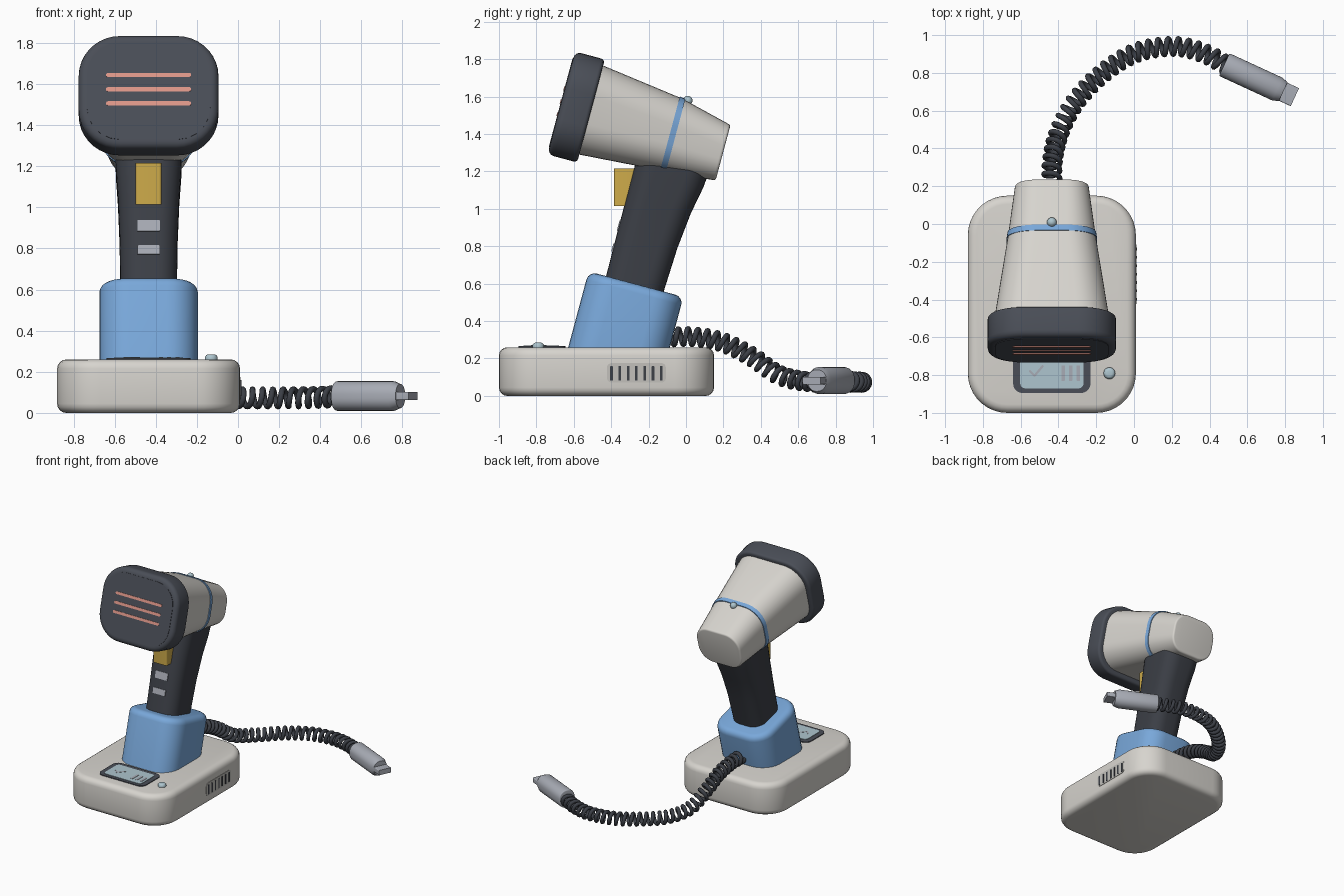
import bpy, bmesh, math
from mathutils import Vector

if "Cube" in bpy.data.objects:
    bpy.data.objects.remove(bpy.data.objects["Cube"])

CX = -0.435                                   # symmetry plane of stand and scanner
A = math.radians(15)                          # backward lean
X, Y, Z = Vector((1, 0, 0)), Vector((0, 1, 0)), Vector((0, 0, 1))
U = Vector((0, math.sin(A), math.cos(A)))     # up along the handle
V = Vector((0, math.cos(A), -math.sin(A)))    # backward along the head


def material(name, rgb):
    m = bpy.data.materials.new(name)
    m.diffuse_color = (*rgb, 1)
    m.use_nodes = True
    m.node_tree.nodes["Principled BSDF"].inputs["Base Color"].default_value = m.diffuse_color
    return m


WHITE = material("warm white", (0.68, 0.66, 0.62))
BLUE = material("soft blue", (0.19, 0.39, 0.70))
DARK = material("dark grey", (0.068, 0.076, 0.095))
BLACK = material("charcoal", (0.045, 0.050, 0.062))
YELLOW = material("trigger yellow", (0.62, 0.41, 0.07))
RED = material("beam salmon", (0.74, 0.31, 0.25))
GREY = material("cool grey", (0.39, 0.41, 0.46))
GLASS = material("pale screen", (0.42, 0.56, 0.62))
PANEL = material("vent panel", (0.54, 0.53, 0.50))


def finish(ob, mat, angle=40):
    ob.data.materials.clear()
    ob.data.materials.append(mat)
    bpy.ops.object.select_all(action='DESELECT')
    ob.select_set(True)
    bpy.context.view_layer.objects.active = ob
    bpy.ops.object.shade_smooth_by_angle(angle=math.radians(angle))
    return ob


def from_bmesh(name, bm, mat):
    bmesh.ops.recalc_face_normals(bm, faces=bm.faces[:])
    me = bpy.data.meshes.new(name)
    bm.to_mesh(me)
    bm.free()
    ob = bpy.data.objects.new(name, me)
    bpy.context.collection.objects.link(ob)
    return finish(ob, mat)


def loft(name, mat, axes, secs, b0=0, b1=0, seg=7, origin=Vector((0, 0, 0))):
    """Skin rounded rectangles (t, centre a, centre b, width, depth, radius) along axes[2];
    b0 and b1 round over the first and last end."""
    def rounded(sec, b, sign):
        t, ca, cb, w, d, r = sec
        out = []
        for i in range(5):
            th = math.pi / 2 * i / 4
            k = b * (1 - math.cos(th))
            out.append((t + sign * b * (1 - math.sin(th)), ca, cb,
                        w - 2 * k, d - 2 * k, max(r - k, 0.001)))
        return out
    secs = list(secs)
    first, last = secs[0], secs[-1]
    body = secs[1:-1]
    start = rounded(first, b0, 1)[::-1] if b0 else [first]
    end = rounded(last, b1, -1) if b1 else [last]
    bm = bmesh.new()
    rings = []
    for t, ca, cb, w, d, r in start + body + end:
        ring = []
        for q, (sx, sy) in enumerate(((1, 1), (-1, 1), (-1, -1), (1, -1))):
            for i in range(seg + 1):
                th = math.pi / 2 * (q + i / seg)
                a = ca + sx * (w / 2 - r) + r * math.cos(th)
                b = cb + sy * (d / 2 - r) + r * math.sin(th)
                ring.append(bm.verts.new(origin + axes[0] * a + axes[1] * b + axes[2] * t))
        rings.append(ring)
    n = len(rings[0])
    for lo, hi in zip(rings, rings[1:]):
        for i in range(n):
            bm.faces.new((lo[i], lo[(i + 1) % n], hi[(i + 1) % n], hi[i]))
    bm.faces.new(rings[0][::-1])
    bm.faces.new(rings[-1])
    return from_bmesh(name, bm, mat)


def plate(name, mat, axes, a, b, t0, t1, w, d, r, bevel=0):
    return loft(name, mat, axes, [(t0, a, b, w, d, r), (t1, a, b, w, d, r)], 0, bevel, 5)


FLAT, UP, BACK, SIDE = (X, Y, Z), (X, V, U), (X, U, V), (Y, Z, X)

# Stand base with screen, button and side vent
loft("stand_base", WHITE, FLAT, [(0, CX, -0.425, 0.89, 1.15, 0.21),
                                 (0.26, CX, -0.425, 0.89, 1.15, 0.21)], 0.045, 0.045, 9)
plate("screen_bezel", DARK, FLAT, CX, -0.77, 0.25, 0.266, 0.41, 0.25, 0.05)
plate("screen_glass", GLASS, FLAT, CX, -0.775, 0.26, 0.269, 0.335, 0.19, 0.025)
for i in range(3):
    plate(f"screen_bar_{i + 1}", GREY, FLAT, CX + 0.06 + 0.04 * i, -0.79, 0.265, 0.271, 0.02, 0.08, 0.003)
for i, (dx, ang, ln) in enumerate(((-0.105, -45, 0.04), (-0.07, 50, 0.075))):
    d = Vector((math.cos(math.radians(ang)), math.sin(math.radians(ang)), 0))
    loft(f"screen_tick_{i + 1}", GREY, (d, Z.cross(d), Z),
         [(t, 0, 0, ln, 0.012, 0.003) for t in (0.265, 0.271)], origin=Vector((CX + dx, -0.79 + 0.012 * i, 0)))
plate("stand_button", GLASS, FLAT, -0.13, -0.79, 0.25, 0.285, 0.062, 0.062, 0.0305, 0.018)
plate("vent_panel", PANEL, SIDE, -0.265, 0.123, 0.0, 0.013, 0.315, 0.105, 0.025)
for i in range(7):
    plate(f"vent_slot_{i + 1}", BLACK, SIDE, -0.398 + 0.0443 * i, 0.12, 0.005, 0.016, 0.014, 0.078, 0.002)

# Tilted socket and handle
loft("socket", BLUE, UP, [(0.06, CX, -0.413, 0.48, 0.525, 0.15),
                          (0.508, CX, -0.413, 0.48, 0.525, 0.15)], 0, 0.045)
loft("handle", BLACK, UP, [(0.44, CX, -0.42, 0.274, 0.315, 0.10),
                           (0.75, CX, -0.415, 0.282, 0.332, 0.10),
                           (0.95, CX, -0.405, 0.298, 0.355, 0.105),
                           (1.10, CX, -0.391, 0.318, 0.384, 0.11),
                           (1.18, CX, -0.387, 0.322, 0.39, 0.11)])
for i, (u, h) in enumerate(((0.787, 0.056), (0.665, 0.045))):
    plate(f"handle_label_{i + 1}", GREY, BACK, CX, u, -0.586, -0.577, 0.11, h, 0.004)
plate("trigger", YELLOW, FLAT, CX, -0.315, 1.015, 1.215, 0.125, 0.14, 0.012)

# Scanner head: (v, width, height, centre u, corner radius)
HEAD = [(-0.92, 0.615, 0.50, 1.346, 0.17), (-0.43, 0.463, 0.40, 1.33, 0.15),
        (-0.145, 0.392, 0.312, 1.308, 0.12)]
loft("head_shell", WHITE, BACK, [(v, CX, u, w, h, r) for v, w, h, u, r in HEAD], 0, 0.015, 8)
loft("head_band", BLUE, BACK, [(-0.446, CX, 1.3305, 0.479, 0.414, 0.157),
                               (-0.414, CX, 1.3295, 0.469, 0.406, 0.154)], 0, 0, 8)
loft("head_bumper", DARK, BACK, [(-1.05, CX, 1.34, 0.68, 0.57, 0.20),
                                 (-0.885, CX, 1.34, 0.68, 0.57, 0.20)], 0.035, 0.02, 9)
plate("scan_window", DARK, BACK, CX, 1.34, -1.053, -1.045, 0.60, 0.49, 0.16)
for i, u in enumerate((1.276, 1.347, 1.419)):
    plate(f"beam_line_{i + 1}", RED, BACK, CX, u, -1.057, -1.05, 0.415, 0.021, 0.0104)

# Status light on top of the head
bm = bmesh.new()
bmesh.ops.create_uvsphere(bm, u_segments=16, v_segments=10, radius=0.026)
bmesh.ops.translate(bm, verts=bm.verts[:], vec=X * CX + U * 1.527 + V * -0.40)
from_bmesh("status_light", bm, GLASS)

# Coiled cable: helix swept along a smooth path
PATH = [Vector(p) for p in ((CX, -0.25, 0.315), (CX, -0.1, 0.315), (CX, 0.05, 0.315), (CX, 0.2, 0.285),
        (-0.43, 0.35, 0.21), (-0.39, 0.5, 0.11), (-0.3, 0.66, 0.075), (-0.15, 0.81, 0.073),
        (0.02, 0.91, 0.073), (0.22, 0.94, 0.073), (0.38, 0.9, 0.075), (0.49, 0.838, 0.08),
        (0.6, 0.78, 0.08))]


def spline(p0, p1, p2, p3, t):
    return 0.5 * (2 * p1 + (p2 - p0) * t + (2 * p0 - 5 * p1 + 4 * p2 - p3) * t * t
                  + (3 * p1 - p0 - 3 * p2 + p3) * t ** 3)


line = [spline(*PATH[i:i + 4], k / 60) for i in range(len(PATH) - 3) for k in range(60)]
coil, run = [], 0.0
for a, b in zip(line, line[1:]):
    step = b - a
    run += step.length
    side = step.cross(Z).normalized()
    up = side.cross(step).normalized()
    th = 2 * math.pi * run / 0.05
    coil.append(a + 0.042 * (side * math.cos(th) + up * math.sin(th)))
cu = bpy.data.curves.new("coiled_cable", 'CURVE')
cu.dimensions = '3D'
cu.bevel_depth, cu.bevel_resolution, cu.use_fill_caps = 0.0145, 2, True
sp = cu.splines.new('POLY')
sp.points.add(len(coil) - 1)
for p, c in zip(sp.points, coil):
    p.co = (*c, 1)
cable = bpy.data.objects.new("coiled_cable", cu)
bpy.context.collection.objects.link(cable)
bpy.context.view_layer.objects.active = cable
cable.select_set(True)
bpy.ops.object.convert(target='MESH')
finish(bpy.context.view_layer.objects.active, BLACK, 60)

# Plug at the cable end
P = Vector((0.478, 0.844, 0.082))
D = Vector((0.79, 0.70, 0.082)) - P
L = D.length
D.normalize()
PLUG = (Z.cross(D), Z, D)
loft("plug_body", GREY, PLUG, [(0, 0, 0, 0.132, 0.144, 0.062), (L - 0.035, 0, 0, 0.132, 0.144, 0.062),
                               (L, 0, 0, 0.11, 0.115, 0.05)], 0.008, 0, origin=P)
loft("plug_tip", GREY, PLUG, [(L - 0.02, 0, 0, 0.105, 0.04, 0.006),
                              (L + 0.068, 0, 0, 0.105, 0.04, 0.006)], origin=P)
